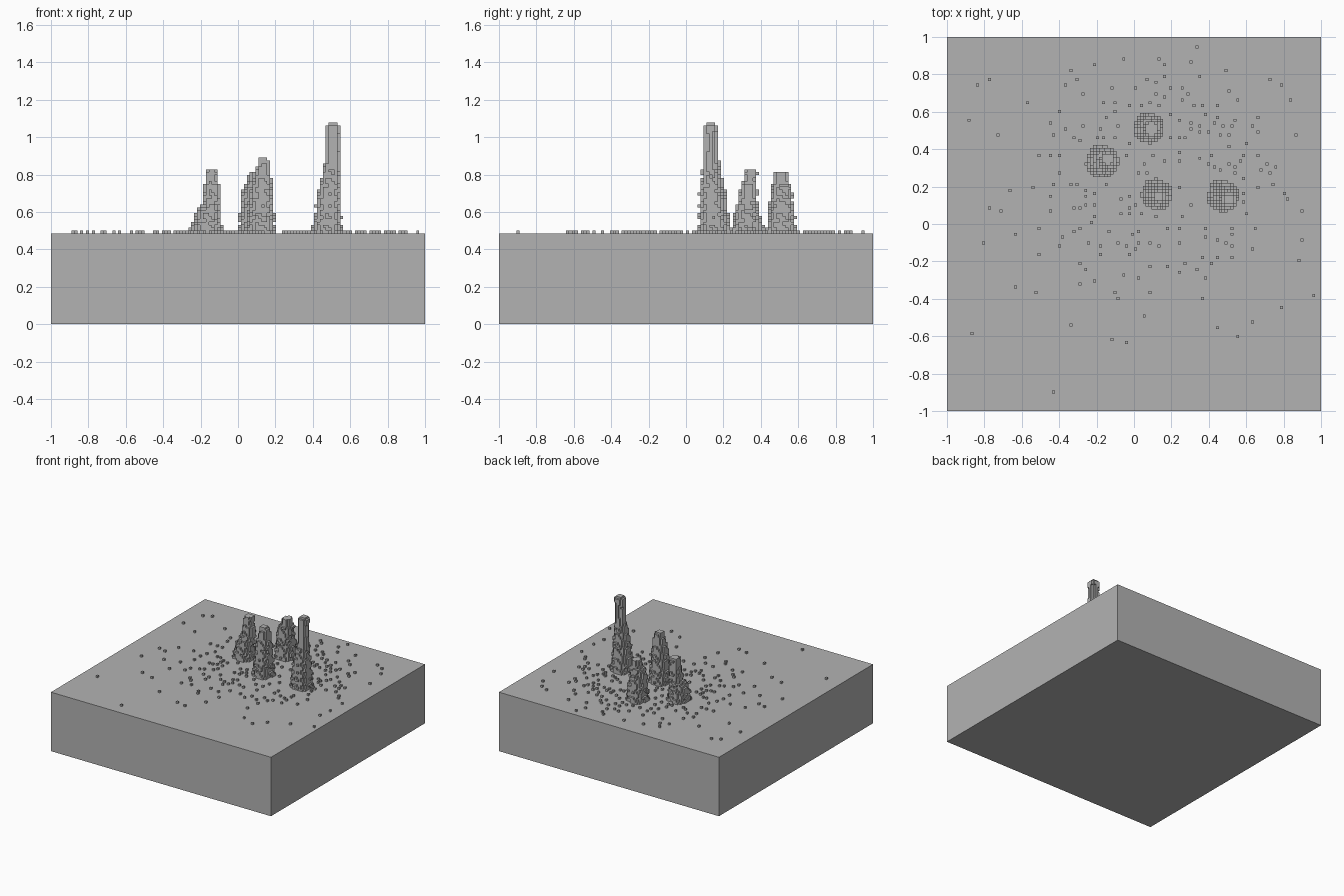
import bpy, bmesh, math, random
from mathutils import Vector

if "Cube" in bpy.data.objects:
    bpy.data.objects.remove(bpy.data.objects["Cube"])

random.seed(7)
V = 2 / 128            # voxel size
BASE = 31              # slab height in voxels

stone = bpy.data.materials.new("stone grey")
stone.diffuse_color = (0.45, 0.45, 0.45, 1)
stone.use_nodes = True
stone.node_tree.nodes["Principled BSDF"].inputs["Base Color"].default_value = stone.diffuse_color

DIRS = [(1, 0, 0), (-1, 0, 0), (0, 1, 0), (0, -1, 0), (0, 0, 1), (0, 0, -1)]


def make_object(name, bm):
    mesh = bpy.data.meshes.new(name)
    bm.to_mesh(mesh)
    bm.free()
    mesh.materials.append(stone)
    obj = bpy.data.objects.new(name, mesh)
    bpy.context.collection.objects.link(obj)
    return obj


def voxel_object(name, cells):
    """Skin a set of voxel cells with their exposed square faces."""
    bm = bmesh.new()
    verts = {}

    def vert(p):
        key = tuple(round(c) for c in p)
        if key not in verts:
            verts[key] = bm.verts.new((key[0] * V - 1, key[1] * V - 1, key[2] * V))
        return verts[key]

    for c in sorted(cells):
        for d in DIRS:
            n = (c[0] + d[0], c[1] + d[1], c[2] + d[2])
            if n in cells or n[2] < BASE:
                continue
            nrm = Vector(d)
            u = Vector((d[1], d[2], d[0]))
            w = nrm.cross(u)
            mid = Vector(c) + Vector((0.5, 0.5, 0.5)) + nrm * 0.5
            bm.faces.new([vert(mid + (u * a + w * b) * 0.5)
                          for a, b in ((-1, -1), (1, -1), (1, 1), (-1, 1))])
    return make_object(name, bm)


def spire_cells(rows):
    """Stack of rough discs; rows are (height, centre x, centre y, radius)."""
    cells = set()
    for k in range(BASE, round(rows[-1][0] / V)):
        z = (k + 0.5) * V
        lo, hi = rows[0], rows[-1]
        for a, b in zip(rows, rows[1:]):
            if a[0] <= z <= b[0]:
                lo, hi = a, b
        t = min(1, max(0, (z - lo[0]) / (hi[0] - lo[0])))
        cx, cy, r = (lo[i] + (hi[i] - lo[i]) * t for i in (1, 2, 3))
        for i in range(128):
            for j in range(128):
                x, y = (i + 0.5) * V - 1, (j + 0.5) * V - 1
                ang = math.atan2(y - cy, x - cx)
                rough = 0.35 * V * math.sin(4 * ang + 1.6 * k) if r > 0.045 else 0
                if math.hypot(x - cx, y - cy) <= r + rough:
                    cells.add((i, j, k))
    return cells


# Ground slab
bm = bmesh.new()
bmesh.ops.create_cube(bm, size=1)
for v in bm.verts:
    v.co = (v.co.x * 2, v.co.y * 2, (v.co.z + 0.5) * BASE * V)
make_object("ground_slab", bm)

# Four rock spires
SPIRES = {
    "left_spire": [(0.48, -0.172, 0.335, 0.086), (0.53, -0.17, 0.33, 0.08),
                   (0.60, -0.163, 0.322, 0.064), (0.65, -0.14, 0.33, 0.049),
                   (0.74, -0.137, 0.338, 0.044), (0.77, -0.145, 0.345, 0.034),
                   (0.81, -0.14, 0.348, 0.038), (0.83, -0.14, 0.348, 0.026)],
    "back_spire": [(0.48, 0.08, 0.512, 0.081), (0.60, 0.08, 0.51, 0.068),
                   (0.68, 0.075, 0.51, 0.06), (0.74, 0.085, 0.51, 0.052),
                   (0.77, 0.09, 0.508, 0.036), (0.815, 0.09, 0.508, 0.035)],
    "middle_spire": [(0.48, 0.12, 0.16, 0.082), (0.62, 0.125, 0.155, 0.066),
                     (0.74, 0.13, 0.15, 0.056), (0.80, 0.133, 0.15, 0.044),
                     (0.85, 0.14, 0.15, 0.038), (0.885, 0.135, 0.15, 0.028)],
    "right_spire": [(0.48, 0.475, 0.155, 0.083), (0.56, 0.478, 0.145, 0.072),
                    (0.70, 0.488, 0.135, 0.06), (0.80, 0.495, 0.132, 0.048),
                    (0.88, 0.505, 0.13, 0.037), (1.0, 0.506, 0.13, 0.034),
                    (1.05, 0.506, 0.132, 0.04), (1.075, 0.506, 0.132, 0.026)],
}
for name, rows in SPIRES.items():
    voxel_object(name, spire_cells(rows))

# Pebbles: the sparse outer ones placed, the dense ring around the spires scattered
spots = [(-0.84, 0.74), (-0.77, 0.78), (-0.88, 0.56), (-0.73, 0.48), (-0.57, 0.65),
         (-0.67, 0.18), (-0.77, 0.08), (-0.71, 0.07), (-0.80, -0.10), (-0.63, -0.05),
         (-0.64, -0.33), (-0.53, -0.36), (-0.87, -0.59), (-0.43, -0.90), (-0.34, -0.54),
         (-0.11, -0.62), (-0.04, -0.63), (0.05, -0.50), (0.45, -0.56), (0.55, -0.60),
         (0.63, -0.52), (0.79, -0.45), (0.96, -0.39), (0.88, -0.19), (0.90, -0.09),
         (0.90, 0.07), (0.87, 0.48), (0.83, 0.66), (0.79, 0.74), (0.33, 0.94),
         (-0.05, 0.89), (-0.33, 0.82), (0.16, 0.85), (-0.21, 0.85)]
while len(spots) < 215:
    ang, r = random.uniform(0, 2 * math.pi), random.gauss(0.43, 0.14)
    p = (0.13 + r * math.cos(ang), 0.23 + r * math.sin(ang))
    near_spire = any(math.hypot(p[0] - s[0][1], p[1] - s[0][2]) < 0.11
                     for s in SPIRES.values())
    if near_spire or max(abs(p[0]), abs(p[1])) > 0.95:
        continue
    if all(math.hypot(p[0] - q[0], p[1] - q[1]) > 0.035 for q in spots):
        spots.append(p)
voxel_object("pebbles", {(int((x + 1) / V), int((y + 1) / V), BASE) for x, y in spots})
